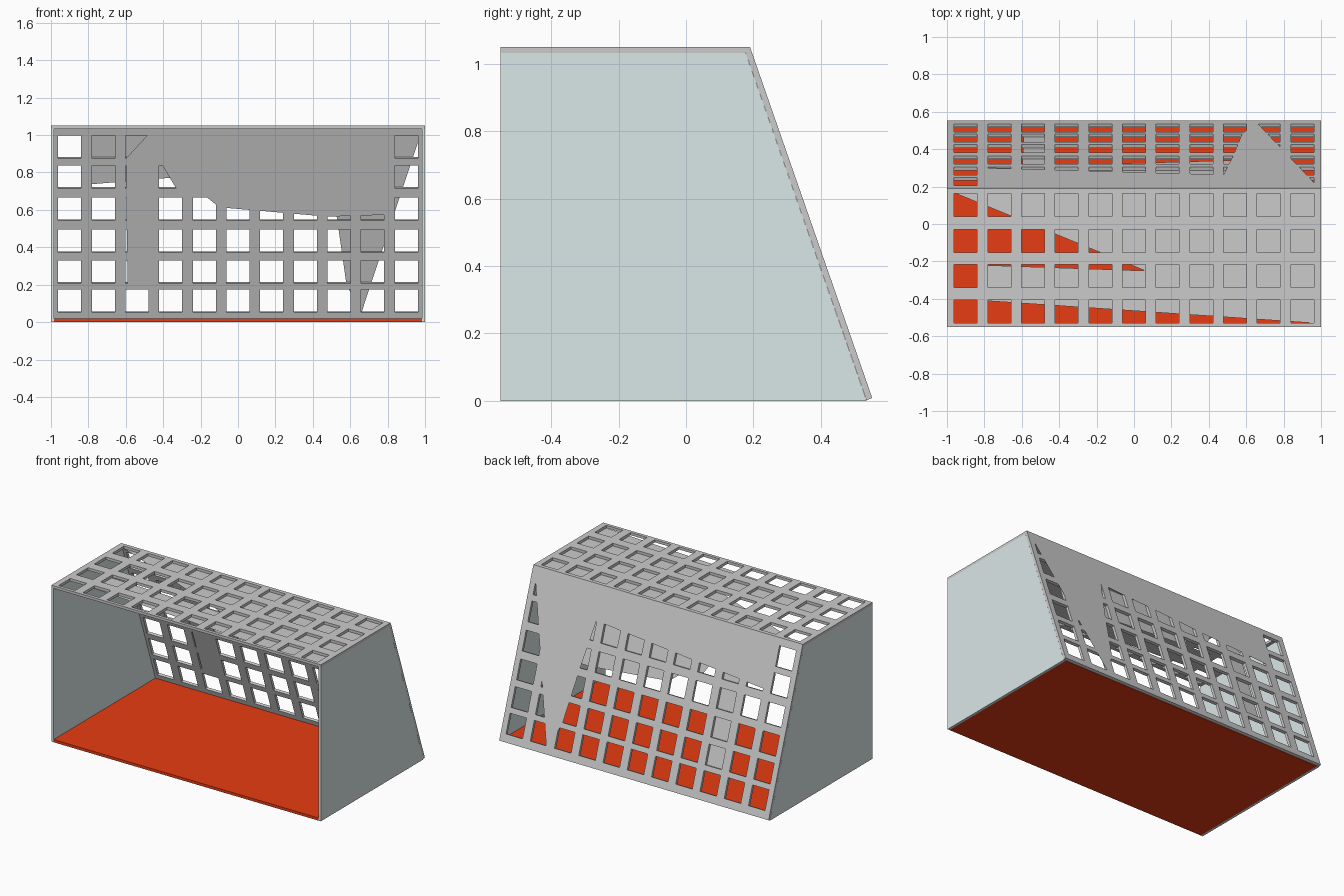
import bpy, bmesh
from mathutils import Vector

if "Cube" in bpy.data.objects:
    bpy.data.objects.remove(bpy.data.objects["Cube"])

T = 0.018            # panel thickness
HOLE = 0.123         # square opening size
TOP, FRONT, BACK_TOP, BACK_LOW = 1.05, -0.55, 0.19, 0.552
COLS = [0.18 * i for i in range(-5, 6)]


def material(name, rgb):
    m = bpy.data.materials.new(name)
    m.diffuse_color = (*rgb, 1)
    m.use_nodes = True
    m.node_tree.nodes["Principled BSDF"].inputs["Base Color"].default_value = m.diffuse_color
    return m


def finish(name, bm, mat=None, recalc=True):
    if recalc:
        bmesh.ops.recalc_face_normals(bm, faces=bm.faces[:])
    me = bpy.data.meshes.new(name)
    bm.to_mesh(me)
    bm.free()
    ob = bpy.data.objects.new(name, me)
    bpy.context.collection.objects.link(ob)
    if mat:
        me.materials.append(mat)
    return ob


def extrude_profile(name, pts, x0, x1, mat):
    """Side profile in (y, z) extruded along x."""
    bm = bmesh.new()
    f = bm.faces.new([bm.verts.new((x0, y, z)) for y, z in pts])
    r = bmesh.ops.extrude_face_region(bm, geom=[f])
    vs = [g for g in r["geom"] if isinstance(g, bmesh.types.BMVert)]
    bmesh.ops.translate(bm, verts=vs, vec=(x1 - x0, 0, 0))
    return finish(name, bm, mat)


# Mapping from panel coordinates to space; depth d runs inwards
slope = (BACK_LOW - BACK_TOP) / (TOP - 0.01)
normal = Vector((0, 1, slope)).normalized()


def on_top(u, v, d):
    return Vector((u, v, TOP - d))


def on_back(u, v, d):
    return Vector((u, BACK_TOP + (TOP - v) * slope, v)) - normal * d


def cuts(lo, centres, hi):
    return [lo] + [c + s * HOLE / 2 for c in centres for s in (-1, 1)] + [hi]


def lattice(name, place, v_lo, rows, v_hi):
    """Panel with a grid of square openings."""
    us, vs = cuts(-1, COLS, 1), cuts(v_lo, rows, v_hi)
    bm = bmesh.new()
    grid = [[bm.verts.new(place(u, v, 0)) for v in vs] for u in us]
    faces = []
    for i in range(len(us) - 1):
        for j in range(len(vs) - 1):
            if i % 2 and j % 2:
                continue
            faces.append(bm.faces.new((grid[i][j], grid[i + 1][j],
                                       grid[i + 1][j + 1], grid[i][j + 1])))
    shift = place(0, 0, T) - place(0, 0, 0)
    r = bmesh.ops.extrude_face_region(bm, geom=faces, use_keep_orig=True)
    vs2 = [g for g in r["geom"] if isinstance(g, bmesh.types.BMVert)]
    bmesh.ops.translate(bm, verts=vs2, vec=shift)
    return finish(name, bm)


def infill(name, place, pts, d):
    """Thin sheet that closes part of a lattice."""
    bm = bmesh.new()
    f = bm.faces.new([bm.verts.new(place(u, v, d)) for u, v in pts])
    f.normal_update()
    outward = place(0, 0, 0) - place(0, 0, 1)
    if (f.normal.dot(outward) > 0) != (d < 0):
        f.normal_flip()
    bmesh.ops.triangulate(bm, faces=[f])
    return finish(name, bm, recalc=False)


red = material("floor_red", (0.8, 0.045, 0.006))
pale = material("side_pale", (0.70, 0.80, 0.80))

# Floor and solid side walls
extrude_profile("floor", [(FRONT, 0), (0.535, 0), (0.529, T), (FRONT, T)],
                -0.984, 0.984, red)
wall = [(FRONT, 0), (0.536, 0), (0.177, TOP - T), (FRONT, TOP - T)]
extrude_profile("left_side", wall, -1, -0.984, pale)
extrude_profile("right_side", wall, 0.984, 1, pale)

# Lattice roof and sloping lattice back
lattice("top_lattice", on_top, FRONT, [-0.467, -0.278, -0.09, 0.102], BACK_TOP)
lattice("back_lattice", on_back, 0.008,
        [0.118, 0.275, 0.439, 0.61, 0.783, 0.943], TOP)

# Sheets closing parts of the lattices
infill("top_infill", on_top,
       [(-0.957, 0.165), (0.965, 0.165), (0.965, -0.53), (-0.8, -0.41),
        (-0.8, -0.22), (0.06, -0.25)], T + 0.0006)
infill("back_outer_infill", on_back,
       [(-0.81, 1.01), (0.965, 1.01), (0.965, 0.97), (0.66, 0.05),
        (0.58, 0.2), (0.53, 0.55), (0.48, 0.84), (-0.81, 0.735)], -0.0006)
infill("back_inner_infill", on_back,
       [(-0.48, 1.01), (0.8, 1.01), (0.8, 0.58), (0.48, 0.57), (-0.1, 0.62),
        (-0.2, 0.7), (-0.33, 0.72), (-0.42, 0.87), (-0.48, 0.18),
        (-0.59, 0.18), (-0.6, 0.88)], T + 0.0006)
